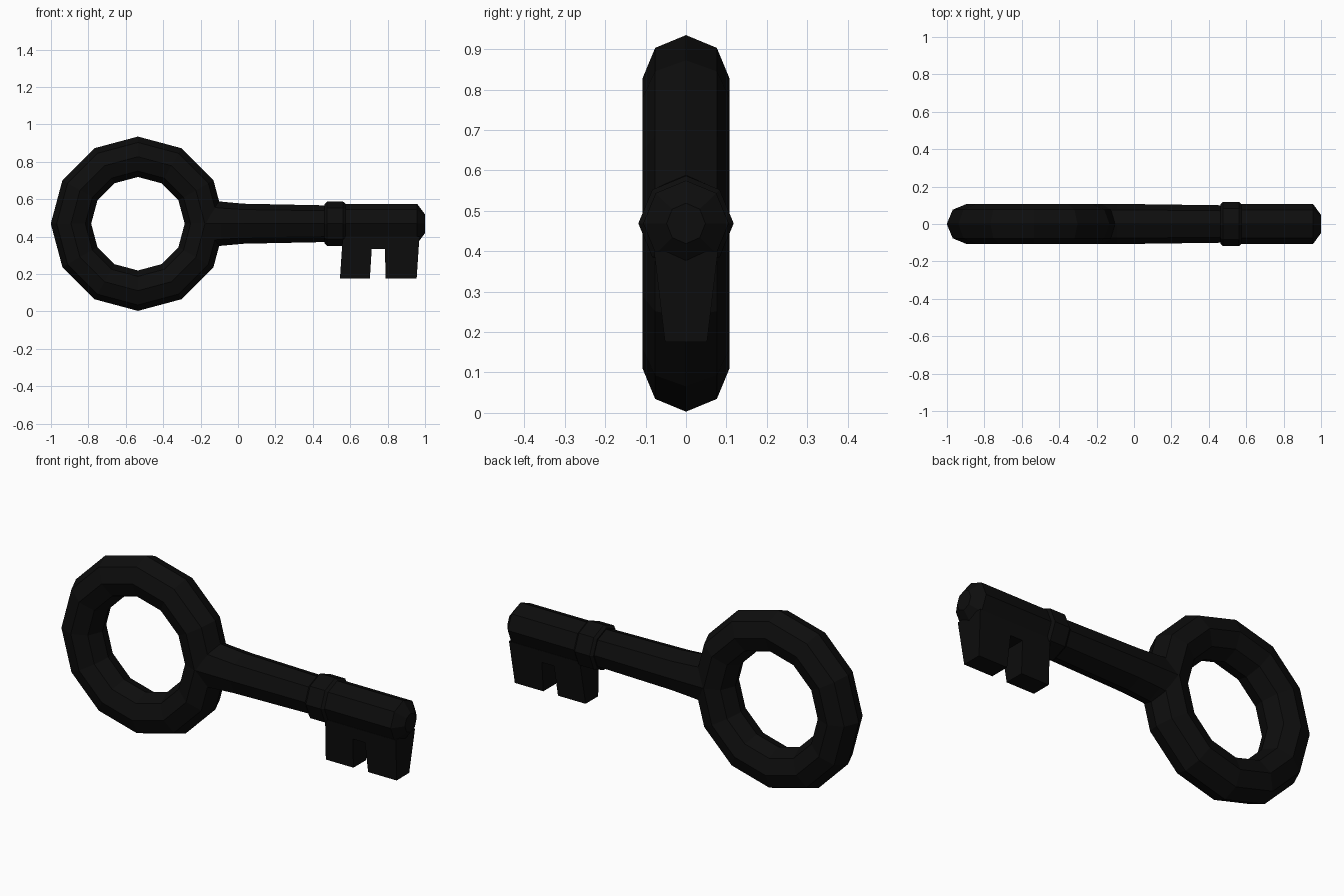
import bpy, bmesh, math

if "Cube" in bpy.data.objects:
    bpy.data.objects.remove(bpy.data.objects["Cube"])

ZC = 0.469   # height of the key's axis
SIDES = 8

black = bpy.data.materials.new("black_iron")
black.diffuse_color = (0.004, 0.004, 0.004, 1)
black.use_nodes = True
black.node_tree.nodes["Principled BSDF"].inputs["Base Color"].default_value = black.diffuse_color


def finish(name, bm):
    bmesh.ops.recalc_face_normals(bm, faces=bm.faces)
    me = bpy.data.meshes.new(name)
    bm.to_mesh(me)
    bm.free()
    me.materials.append(black)
    ob = bpy.data.objects.new(name, me)
    bpy.context.collection.objects.link(ob)
    return ob


def lathe_x(name, profile):
    """Eight-sided rod along x from (x, y radius, z radius) sections."""
    bm = bmesh.new()
    rings = []
    for x, ry, rz in profile:
        rings.append([bm.verts.new((x, ry * math.cos(a), ZC + rz * math.sin(a)))
                      for a in (math.tau * i / SIDES for i in range(SIDES))])
    for r0, r1 in zip(rings, rings[1:]):
        for i in range(SIDES):
            j = (i + 1) % SIDES
            bm.faces.new((r0[i], r0[j], r1[j], r1[i]))
    bm.faces.new(rings[0])
    bm.faces.new(rings[-1])
    return finish(name, bm)


# Ring handle: twelve segments with an octagonal section
bpy.ops.mesh.primitive_torus_add(major_segments=12, minor_segments=8,
                                 major_radius=0.358, minor_radius=0.108,
                                 location=(-0.535, 0, ZC),
                                 rotation=(math.pi / 2, 0, 0))
bow = bpy.context.object
bow.name = "ring_handle"
bow.data.materials.append(black)
bpy.ops.object.shade_flat()

# Shaft flaring into the ring
lathe_x("shaft", [(-0.18, 0.106, 0.13), (-0.09, 0.106, 0.118),
                  (0.03, 0.106, 0.107), (0.47, 0.1, 0.098)])

# Collar
lathe_x("collar", [(0.462, 0.105, 0.105), (0.476, 0.118, 0.118),
                   (0.562, 0.118, 0.118), (0.576, 0.105, 0.105)])

# Rod end with bevelled tip
lathe_x("rod_end", [(0.56, 0.106, 0.106), (0.958, 0.106, 0.106),
                    (1.0, 0.048, 0.05)])

# Teeth: notched plate, thinner towards the bottom
outline = [(0.545, 0.175), (0.705, 0.175), (0.715, 0.335), (0.785, 0.335),
           (0.79, 0.175), (0.955, 0.175), (0.97, 0.4), (0.56, 0.4)]
bm = bmesh.new()
front, back = ([bm.verts.new((x, s * (0.052 + (z - 0.175) * 0.12), z))
                for x, z in outline] for s in (-1, 1))
bm.faces.new(front)
bm.faces.new(back[::-1])
for i in range(len(outline)):
    j = (i + 1) % len(outline)
    bm.faces.new((front[i], back[i], back[j], front[j]))
finish("teeth", bm)
